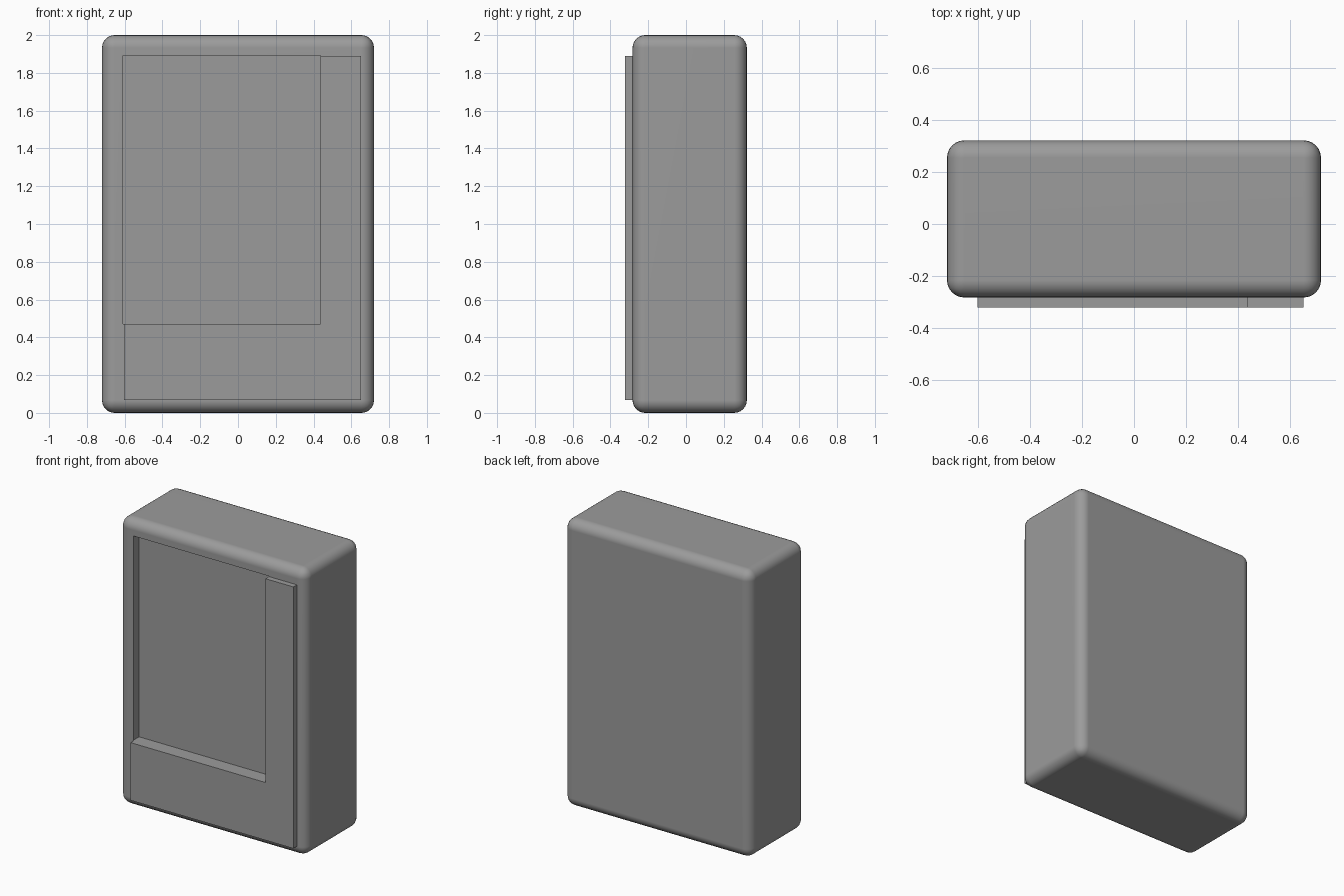
import bpy, bmesh

if "Cube" in bpy.data.objects:
    bpy.data.objects.remove(bpy.data.objects["Cube"])

# Dark grey casing colour
grey = bpy.data.materials.new("dark_grey")
grey.diffuse_color = (0.33, 0.33, 0.33, 1)
grey.use_nodes = True
grey.node_tree.nodes["Principled BSDF"].inputs["Base Color"].default_value = grey.diffuse_color


def box(name, x, y, z, radius=0.0):
    """Box from (min, max) ranges, optionally with rounded edges."""
    bm = bmesh.new()
    bmesh.ops.create_cube(bm, size=1)
    for v in bm.verts:
        v.co = [r[0] if c < 0 else r[1] for c, r in zip(v.co, (x, y, z))]
    if radius:
        bmesh.ops.bevel(bm, geom=bm.edges[:], offset=radius, segments=6,
                        profile=0.5, affect='EDGES', clamp_overlap=True)
    return to_object(name, bm)


def to_object(name, bm):
    mesh = bpy.data.meshes.new(name)
    bmesh.ops.recalc_face_normals(bm, faces=bm.faces[:])
    bm.to_mesh(mesh)
    bm.free()
    mesh.materials.append(grey)
    obj = bpy.data.objects.new(name, mesh)
    bpy.context.collection.objects.link(obj)
    return obj


# Rounded cabinet with the display recess cut into its front
cabinet = box("cabinet", (-0.72, 0.72), (-0.283, 0.322), (0, 2), 0.067)
cutter = box("recess_cutter", (-0.608, 0.436), (-0.5, -0.22), (0.47, 1.893))
cutter.hide_render = True
cut = cabinet.modifiers.new("display_recess", 'BOOLEAN')
cut.operation = 'DIFFERENCE'
cut.solver = 'EXACT'
cut.object = cutter
bpy.context.view_layer.objects.active = cabinet
cabinet.select_set(True)
bpy.ops.object.modifier_apply(modifier=cut.name)
bpy.data.objects.remove(cutter)
bpy.ops.object.shade_smooth_by_angle(angle=0.6)
weighted = cabinet.modifiers.new("clean_shading", 'WEIGHTED_NORMAL')
weighted.keep_sharp = True

# Raised L-shaped panel below and to the right of the recess
profile = [(-0.603, 0.068), (0.652, 0.068), (0.652, 1.89),
           (0.436, 1.89), (0.436, 0.47), (-0.603, 0.47)]
bm = bmesh.new()
face = bm.faces.new([bm.verts.new((x, -0.322, z)) for x, z in profile])
side = bmesh.ops.extrude_face_region(bm, geom=[face], use_keep_orig=True)
bmesh.ops.translate(bm, vec=(0, 0.039, 0),
                    verts=[g for g in side["geom"] if isinstance(g, bmesh.types.BMVert)])
to_object("front_panel", bm)
